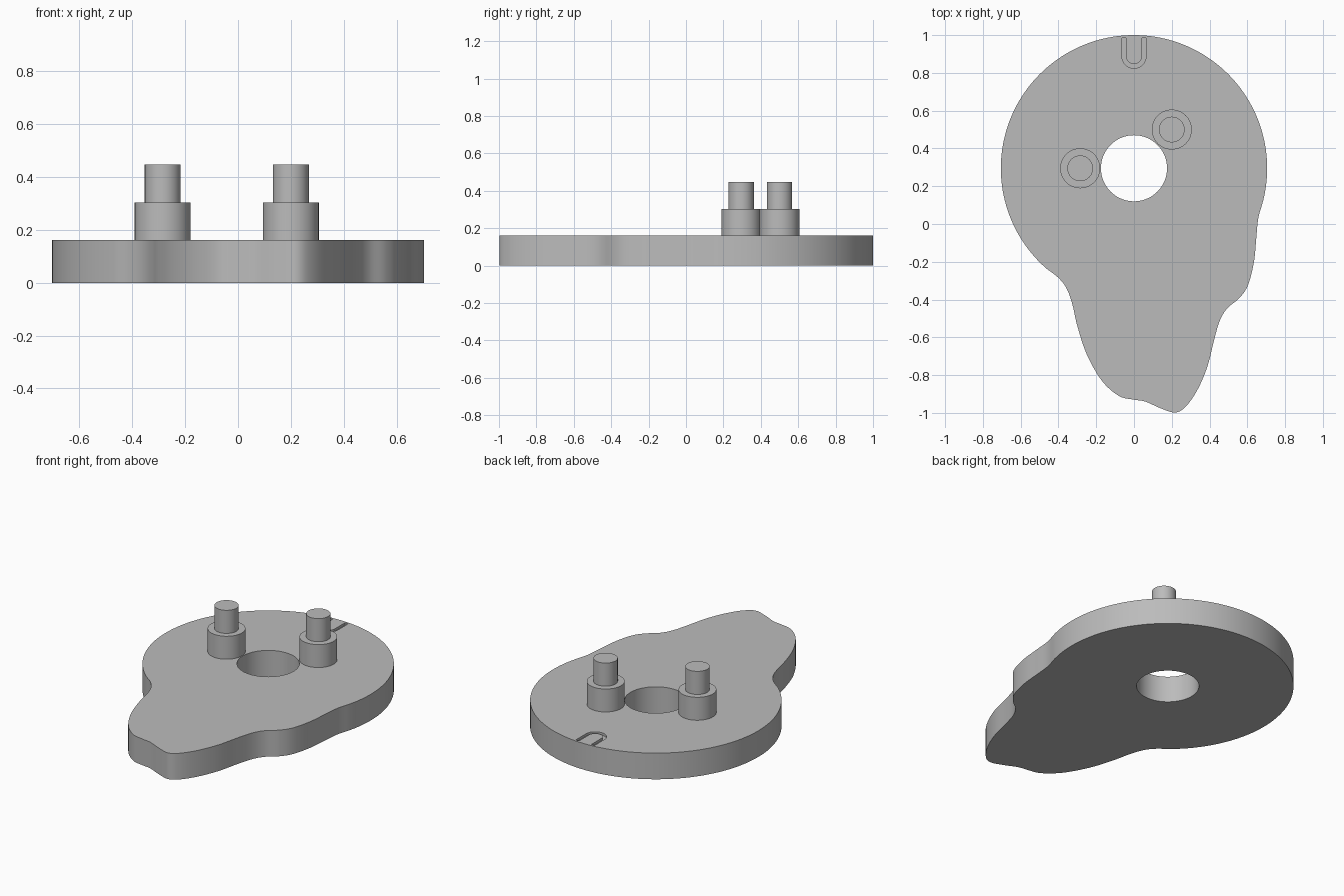
import bpy, bmesh
from math import sin, cos, radians
from mathutils import Vector

if "Cube" in bpy.data.objects:
    bpy.data.objects.remove(bpy.data.objects["Cube"])

grey = bpy.data.materials.new("plain grey")
grey.use_nodes = True
grey.diffuse_color = (0.5, 0.5, 0.5, 1)
grey.node_tree.nodes["Principled BSDF"].inputs["Base Color"].default_value = (0.5, 0.5, 0.5, 1)

CENTRE = Vector((0, 0.295))
TOP = 0.162


def arc(centre, radius, start, end, steps):
    angles = [radians(start + (end - start) * i / steps) for i in range(steps + 1)]
    return [Vector((centre[0] + radius * cos(a), centre[1] + radius * sin(a))) for a in angles]


def spline(points, steps=6):
    """Smooth curve through points; the first and last only steer the ends."""
    out = []
    for a, b, c, d in zip(points, points[1:], points[2:], points[3:]):
        for i in range(steps):
            t = i / steps
            out.append(0.5 * (2 * b + (c - a) * t + (2 * a - 5 * b + 4 * c - d) * t * t
                              + (3 * b - a - 3 * c + d) * t ** 3))
    return out


def prism(name, outline, bottom, top):
    """Closed solid from a counter-clockwise outline."""
    bm = bmesh.new()
    face = bm.faces.new([bm.verts.new((p.x, p.y, bottom)) for p in outline])
    made = bmesh.ops.extrude_face_region(bm, geom=[face])["geom"]
    bmesh.ops.translate(bm, vec=(0, 0, top - bottom),
                        verts=[v for v in made if isinstance(v, bmesh.types.BMVert)])
    bmesh.ops.recalc_face_normals(bm, faces=bm.faces)
    mesh = bpy.data.meshes.new(name)
    bm.to_mesh(mesh)
    bm.free()
    mesh.materials.append(grey)
    obj = bpy.data.objects.new(name, mesh)
    bpy.context.collection.objects.link(obj)
    return obj


def activate(obj):
    bpy.ops.object.select_all(action="DESELECT")
    obj.select_set(True)
    bpy.context.view_layer.objects.active = obj


def cut(target, cutter):
    mod = target.modifiers.new("cut", "BOOLEAN")
    mod.operation, mod.solver, mod.object = "DIFFERENCE", "EXACT", cutter
    activate(target)
    bpy.ops.object.modifier_apply(modifier=mod.name)
    bpy.data.objects.remove(cutter)


def smooth(obj):
    activate(obj)
    bpy.ops.object.shade_smooth_by_angle(angle=radians(30))


# Plate: round body running into a wavy lobe at the front
body = arc(CENTRE, 0.705, -14, 228, 120)
lobe = [(-0.40, -0.285), (-0.355, -0.345), (-0.325, -0.43), (-0.30, -0.54),
        (-0.25, -0.69), (-0.17, -0.83), (-0.08, -0.91), (0, -0.93),
        (0.06, -0.94), (0.14, -0.975), (0.22, -0.998), (0.28, -0.96),
        (0.34, -0.87), (0.39, -0.75), (0.425, -0.61), (0.455, -0.51),
        (0.495, -0.445), (0.56, -0.39), (0.605, -0.32), (0.635, -0.20),
        (0.647, -0.08), (0.658, 0.03)]
guide = body[-4:-3] + body[-1:] + [Vector(p) for p in lobe] + [body[0], body[3]]
plate = prism("cam_plate", body[:-1] + spline(guide), 0, TOP)

# Central bore
cut(plate, prism("bore_cutter", arc(CENTRE, 0.175, 0, 360, 72)[:-1], -0.1, 0.3))

# Shallow U-shaped index groove near the back edge
mark = (0, 0.888)
outer = [Vector((-0.064, 0.986))] + arc(mark, 0.064, 180, 360, 24) + [Vector((0.064, 0.986))]
inner = [Vector((0.042, 0.986))] + arc(mark, 0.042, 360, 180, 24) + [Vector((-0.042, 0.986))]
cut(plate, prism("groove_cutter", outer + inner, TOP - 0.015, TOP + 0.05))
smooth(plate)

# Two stepped pins: wide collar below, narrow post above
for side, spot in (("right", (-0.285, 0.295)), ("left", (0.2, 0.5))):
    for part, radius, low, high in (("collar", 0.106, TOP, 0.304), ("post", 0.068, 0.304, 0.447)):
        smooth(prism(f"{side}_pin_{part}", arc(spot, radius, 0, 360, 48)[:-1], low, high))
